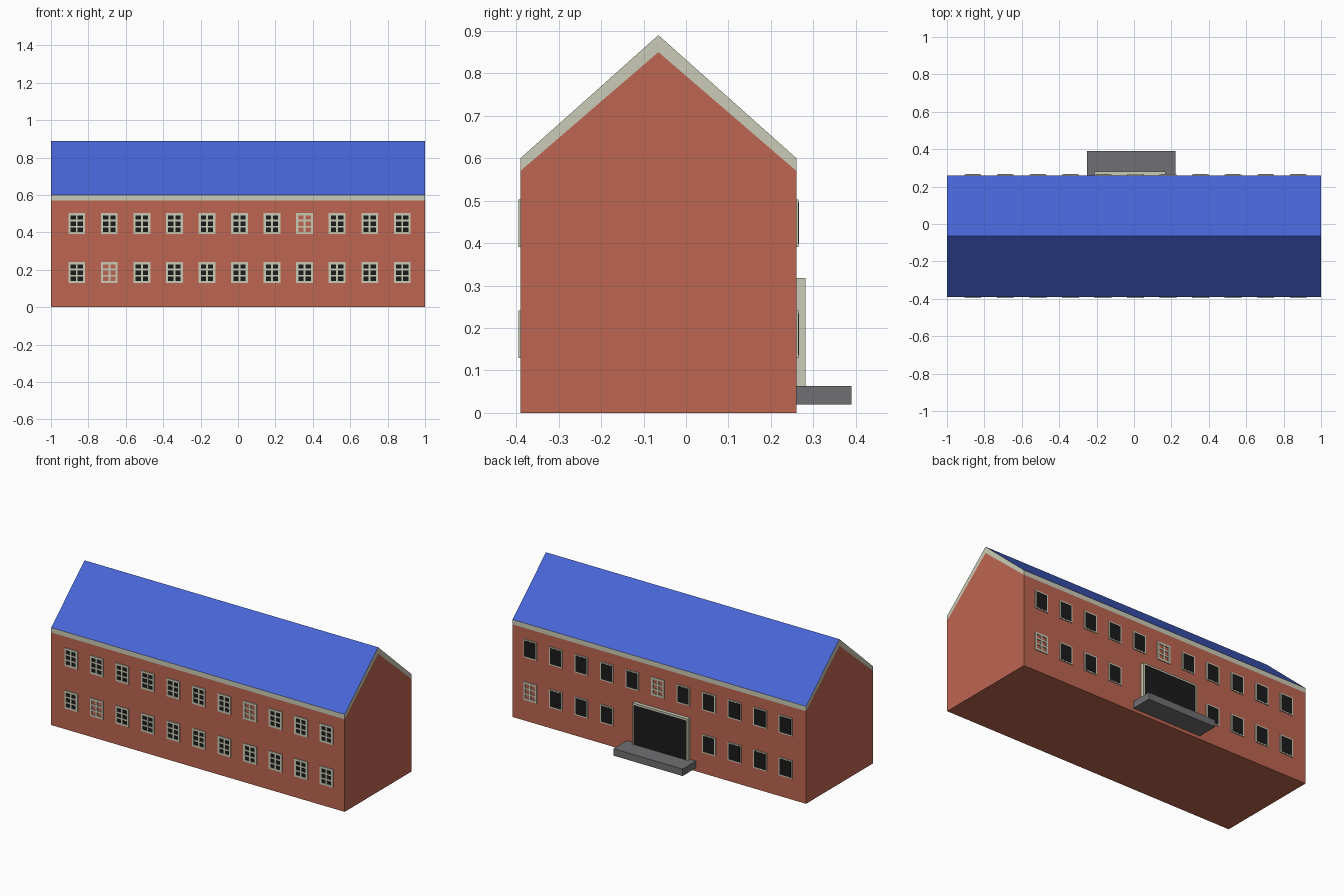
import bpy
import bmesh

cube = bpy.data.objects.get("Cube")
if cube:
    bpy.data.objects.remove(cube, do_unlink=True)


def material(name, rgb):
    """Flat material from display colour values (0-255)."""
    col = [((c / 255 + 0.055) / 1.055) ** 2.4 for c in rgb] + [1]
    m = bpy.data.materials.new(name)
    m.use_nodes = True
    m.diffuse_color = col
    m.node_tree.nodes["Principled BSDF"].inputs["Base Color"].default_value = col
    return m


BRICK = material("red brick", (190, 102, 81))
BLUE = material("blue roofing", (71, 101, 214))
TRIM = material("cream trim", (203, 203, 183))
GREY = material("grey stone", (112, 112, 114))
DARK = material("dark glass", (27, 27, 27))


def place(name, mesh, loc=(0, 0, 0)):
    ob = bpy.data.objects.new(name, mesh)
    ob.location = loc
    bpy.context.collection.objects.link(ob)
    return ob


def boxes(name, mat, bounds):
    """Mesh of boxes, each given as (x0, x1, y0, y1, z0, z1)."""
    bm = bmesh.new()
    for x0, x1, y0, y1, z0, z1 in bounds:
        for v in bmesh.ops.create_cube(bm, size=1)["verts"]:
            v.co = (x1 if v.co.x > 0 else x0,
                    y1 if v.co.y > 0 else y0,
                    z1 if v.co.z > 0 else z0)
    me = bpy.data.meshes.new(name)
    bm.to_mesh(me)
    bm.free()
    me.materials.append(mat)
    return me


def prism(name, profile, mats):
    """Extrude a (y, z) profile along the full length of the building."""
    bm = bmesh.new()
    face = bm.faces.new([bm.verts.new((-1, y, z)) for y, z in profile])
    out = bmesh.ops.extrude_face_region(bm, geom=[face])["geom"]
    for v in out:
        if isinstance(v, bmesh.types.BMVert):
            v.co.x = 1
    bmesh.ops.recalc_face_normals(bm, faces=bm.faces)
    me = bpy.data.meshes.new(name)
    bm.to_mesh(me)
    bm.free()
    for m in mats:
        me.materials.append(m)
    return place(name, me)


FRONT, BACK = -0.39, 0.26
RIDGE = (FRONT + BACK) / 2

# Brick body with gable ends
prism("walls", [(FRONT, 0), (BACK, 0), (BACK, 0.57), (RIDGE, 0.85), (FRONT, 0.57)], [BRICK])

# Roof slab: blue slopes, cream edges
roof = prism("roof", [(FRONT, 0.57), (RIDGE, 0.85), (BACK, 0.57),
                      (BACK, 0.60), (RIDGE, 0.89), (FRONT, 0.60)], [TRIM, BLUE])
for p in roof.data.polygons:
    p.material_index = 1 if p.normal.z > 0.3 else 0

# Window frame: border, mullion and two glazing bars
W, H, B, D = 0.045, 0.056, 0.012, 0.005
border = [(-W, -W + B), (W - B, W)]
bars = [(x0, x1, -D, D, -H, H) for x0, x1 in border]
bars += [(-W + B, W - B, -D, D, z0, z1) for z0, z1 in ((-H, -H + B), (H - B, H))]
bars.append((-0.005, 0.005, -D, D, -H + B, H - B))
bars += [(-W + B, W - B, -0.0048, 0.0048, z - 0.0045, z + 0.0045) for z in (-0.0165, 0.0165)]
frame = boxes("window_frame", TRIM, bars)
inner_glass = boxes("inner_glass", DARK, [(-W + 0.006, W - 0.006, -0.002, 0.002, -H + 0.006, H - 0.006)])
outer_glass = boxes("outer_glass", DARK, [(-W + 0.007, W - 0.007, 0, 0.006, -H + 0.007, H - 0.007)])

# Two rows of windows on each long side; a few have no glass
unglazed = {("front", 0, 1), ("front", 1, 7), ("back", 0, 10), ("back", 1, 5)}
for side, y, glass in (("front", FRONT, inner_glass), ("back", BACK, outer_glass)):
    for row, z in enumerate((0.185, 0.447)):
        for i in range(11):
            if side == "back" and row == 0 and 4 <= i <= 6:
                continue  # entrance
            loc = (0.008 + (i - 5) * 0.174, y, z)
            tag = f"{side}_window_{row}_{i}"
            place(tag + "_frame", frame, loc)
            if (side, row, i) not in unglazed:
                place(tag + "_glass", glass, loc)

# Entrance at the back: cream surround, glazed doors, stone landing
x0, x1 = -0.21, 0.168
place("door_surround", boxes("door_surround", TRIM, [
    (x0, x0 + 0.008, BACK, 0.282, 0.063, 0.318),
    (x1 - 0.008, x1, BACK, 0.282, 0.063, 0.318),
    (x0 + 0.008, x1 - 0.008, BACK, 0.282, 0.307, 0.318)]))
place("door_glass", boxes("door_glass", DARK, [(x0 + 0.008, x1 - 0.008, BACK, 0.28, 0.063, 0.307)]))
place("entrance_landing", boxes("entrance_landing", GREY, [(-0.25, 0.222, BACK, 0.39, 0.02, 0.063)]))
